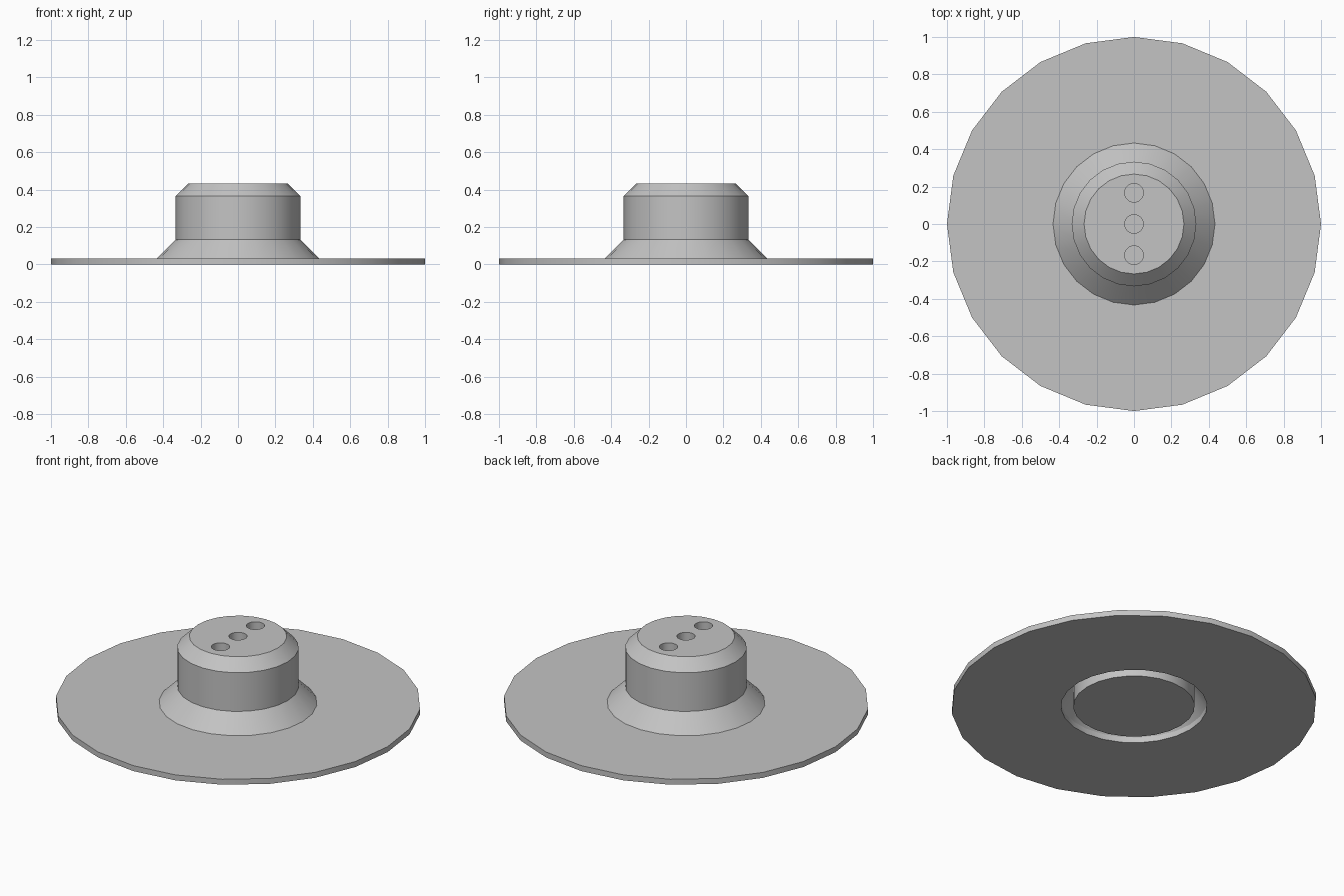
import bpy, bmesh, math

cube = bpy.data.objects.get("Cube")
if cube:
    bpy.data.objects.remove(cube, do_unlink=True)

SIDES = 24

grey = bpy.data.materials.new("plain_grey")
grey.use_nodes = True
colour = (0.55, 0.55, 0.55, 1)
grey.diffuse_color = colour
grey.node_tree.nodes["Principled BSDF"].inputs["Base Color"].default_value = colour


def lathe(name, profile, closed):
    """Turn an (r, z) profile about z; an open profile gets flat caps."""
    bm = bmesh.new()
    rings = []
    for r, z in profile:
        angles = [math.tau * i / SIDES for i in range(SIDES)]
        rings.append([bm.verts.new((r * math.cos(a), r * math.sin(a), z)) for a in angles])
    pairs = list(zip(rings, rings[1:]))
    if closed:
        pairs.append((rings[-1], rings[0]))
    else:
        bm.faces.new(rings[0])
        bm.faces.new(rings[-1])
    for low, high in pairs:
        for i in range(SIDES):
            j = (i + 1) % SIDES
            bm.faces.new((low[i], low[j], high[j], high[i]))
    bmesh.ops.recalc_face_normals(bm, faces=bm.faces)
    mesh = bpy.data.meshes.new(name)
    bm.to_mesh(mesh)
    bm.free()
    mesh.materials.append(grey)
    obj = bpy.data.objects.new(name, mesh)
    bpy.context.collection.objects.link(obj)
    return obj


def activate(obj):
    bpy.ops.object.select_all(action='DESELECT')
    obj.select_set(True)
    bpy.context.view_layer.objects.active = obj


# Thin round plate with a flared collar, open underneath around the hub
flange = lathe("flange", [(0.4, 0), (1, 0), (1, 0.033), (0.433, 0.033),
                          (0.333, 0.133), (0.4, 0.033)], True)

# Solid hub with a chamfered top
hub = lathe("hub", [(0.333, 0), (0.333, 0.367), (0.267, 0.433)], False)

# Three blind holes in a row across the top of the hub
for y in (-0.167, 0, 0.167):
    cutter = lathe("hole_cutter", [(0.05, 0.333), (0.05, 0.5)], False)
    cutter.location.y = y
    cutter.hide_render = True
    cut = hub.modifiers.new("hole", 'BOOLEAN')
    cut.operation = 'DIFFERENCE'
    cut.solver = 'EXACT'
    cut.object = cutter
    activate(hub)
    bpy.ops.object.modifier_apply(modifier=cut.name)
    bpy.data.objects.remove(cutter, do_unlink=True)

for part in (flange, hub):
    activate(part)
    bpy.ops.object.shade_smooth_by_angle(angle=math.radians(30))
